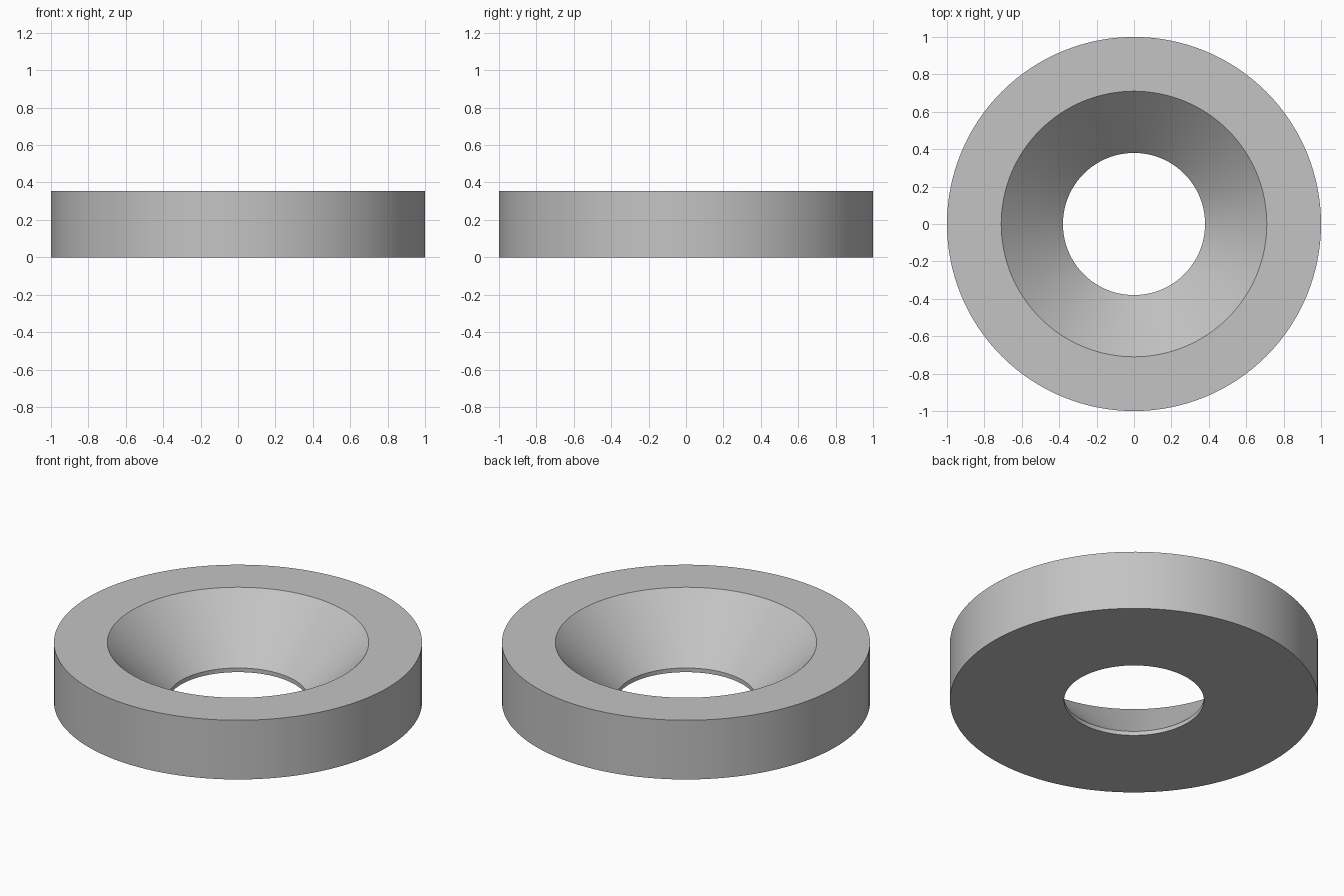
import bpy
import bmesh
from math import cos, sin, tau, radians

default_cube = bpy.data.objects.get("Cube")
if default_cube:
    bpy.data.objects.remove(default_cube)

SEGMENTS = 128
HEIGHT = 0.355
# Closed cross-section (radius, height): outer wall, top, countersink, short lip
PROFILE = [(1.0, 0), (1.0, HEIGHT), (0.71, HEIGHT), (0.38, 0.025), (0.38, 0)]

# Plain grey metal
grey = bpy.data.materials.new("grey metal")
grey.use_nodes = True
colour = (0.55, 0.55, 0.55, 1)
grey.diffuse_color = colour
grey.node_tree.nodes["Principled BSDF"].inputs["Base Color"].default_value = colour

# Countersunk washer, lathed from the cross-section
bm = bmesh.new()
rings = [[bm.verts.new((r * cos(tau * i / SEGMENTS), r * sin(tau * i / SEGMENTS), z))
          for i in range(SEGMENTS)] for r, z in PROFILE]
for k, lower in enumerate(rings):
    upper = rings[(k + 1) % len(rings)]
    for i in range(SEGMENTS):
        j = (i + 1) % SEGMENTS
        bm.faces.new((lower[i], lower[j], upper[j], upper[i]))
bmesh.ops.recalc_face_normals(bm, faces=bm.faces)

mesh = bpy.data.meshes.new("countersunk_washer")
bm.to_mesh(mesh)
bm.free()
mesh.materials.append(grey)
washer = bpy.data.objects.new("countersunk_washer", mesh)
bpy.context.collection.objects.link(washer)

# Smooth walls with crisp rims
bpy.ops.object.select_all(action="DESELECT")
washer.select_set(True)
bpy.context.view_layer.objects.active = washer
bpy.ops.object.shade_smooth_by_angle(angle=radians(30))
